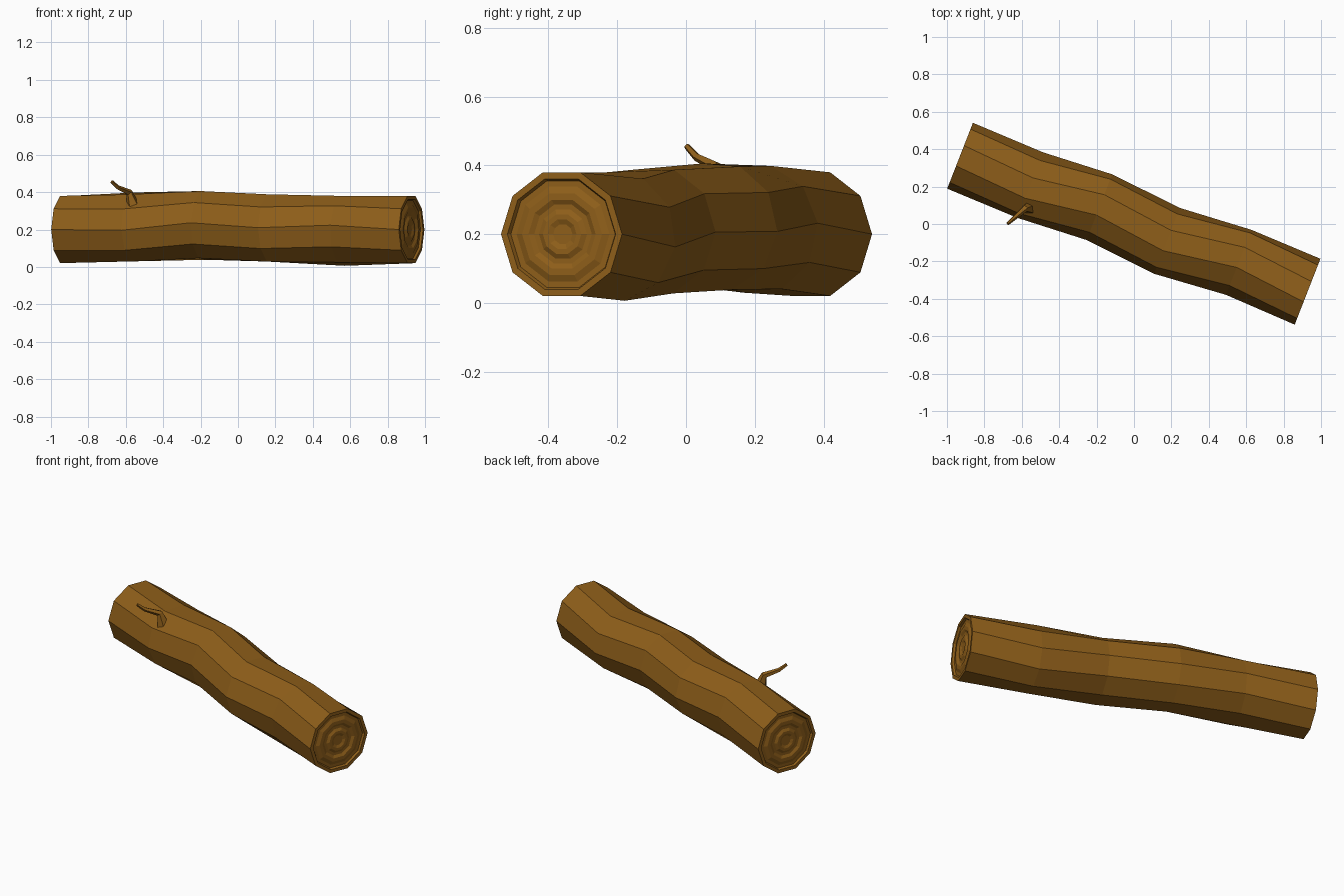
import bpy, bmesh
from math import sin, cos, pi
from mathutils import Vector

if "Cube" in bpy.data.objects:
    bpy.data.objects.remove(bpy.data.objects["Cube"])

bark = bpy.data.materials.new("bark_brown")
bark.diffuse_color = (0.27, 0.112, 0.01, 1)
bark.use_nodes = True
bark.node_tree.nodes["Principled BSDF"].inputs["Base Color"].default_value = bark.diffuse_color

AXIS = Vector((0.932, -0.364, 0)).normalized()
SIDE = Vector((-AXIS.y, AXIS.x, 0))
UP = Vector((0, 0, 1))


def ring(bm, centre, u, v, r, n, twist=0.0):
    return [bm.verts.new(centre + r * (cos(a) * u + sin(a) * v))
            for a in (twist + 2 * pi * i / n for i in range(n))]


def bridge(bm, a, b):
    n = len(a)
    for i in range(n):
        j = (i + 1) % n
        bm.faces.new((a[i], a[j], b[j], b[i]))


def finish(bm, name):
    bmesh.ops.recalc_face_normals(bm, faces=bm.faces)
    mesh = bpy.data.meshes.new(name)
    bm.to_mesh(mesh)
    bm.free()
    mesh.materials.append(bark)
    obj = bpy.data.objects.new(name, mesh)
    bpy.context.collection.objects.link(obj)
    return obj


# Log: ten-sided rings, each slightly shifted and twisted (x, y, z, twist)
stations = [(-0.93, 0.365, 0.2, 0), (-0.555, 0.208, 0.214, 0.095),
            (-0.185, 0.09, 0.222, -0.075), (0.176, -0.09, 0.208, -0.01),
            (0.56, -0.205, 0.193, -0.16), (0.928, -0.362, 0.2, 0)]
bm = bmesh.new()
rings = [ring(bm, Vector(s[:3]), SIDE, UP, 0.189, 10, s[3]) for s in stations]
for a, b in zip(rings, rings[1:]):
    bridge(bm, a, b)

# Cut ends: bark rim and concentric growth-ring grooves (radius, depth)
grooves = [(0.169, 0), (0.163, 0.012), (0.145, 0.012), (0.125, 0.004),
           (0.105, 0.004), (0.09, 0.012), (0.075, 0.012), (0.06, 0.004),
           (0.045, 0.004), (0.03, 0.010)]
for outer, s, inward in ((rings[0], stations[0], AXIS),
                         (rings[-1], stations[-1], -AXIS)):
    prev = outer
    for r, d in grooves:
        cur = ring(bm, Vector(s[:3]) + inward * d, SIDE, UP, r, 10)
        bridge(bm, prev, cur)
        prev = cur
    bm.faces.new(prev)
finish(bm, "log")

# Twig: bent, tapering five-sided stub growing from the upper front
path = [Vector(p) for p in ((-0.56, 0.088, 0.325), (-0.582, 0.083, 0.398),
                            (-0.643, 0.03, 0.425), (-0.675, 0.002, 0.456))]
radii = (0.037, 0.019, 0.012, 0.009)
bm = bmesh.new()
prev = None
for i, (p, r) in enumerate(zip(path, radii)):
    t = (path[min(i + 1, 3)] - path[max(i - 1, 0)]).normalized()
    u = Vector((0.65, -0.76, 0))
    u = (u - t * u.dot(t)).normalized()
    cur = ring(bm, p, u, t.cross(u), r, 5)
    if prev:
        bridge(bm, prev, cur)
    else:
        bm.faces.new(cur)
    prev = cur
bm.faces.new(prev)
finish(bm, "twig")
